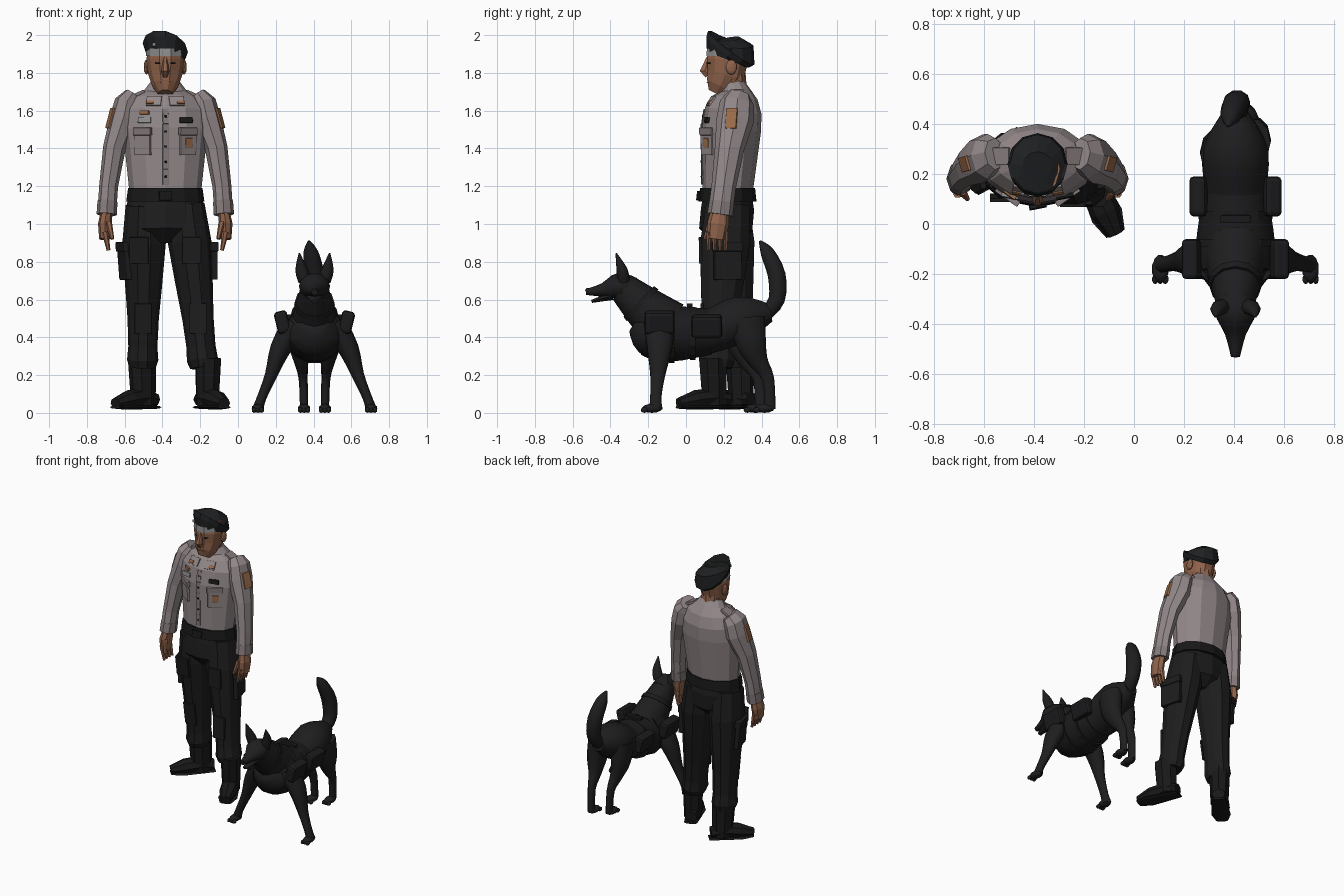
import bpy, bmesh, math
from mathutils import Vector, Matrix
from mathutils.bvhtree import BVHTree

default_cube = bpy.data.objects.get("Cube")
if default_cube:
    bpy.data.objects.remove(default_cube, do_unlink=True)


def material(name, red, green, blue):
    mat = bpy.data.materials.new(name)
    mat.use_nodes = True
    colour = (red, green, blue, 1)
    mat.diffuse_color = colour
    mat.node_tree.nodes["Principled BSDF"].inputs["Base Color"].default_value = colour
    return mat


shirt_grey = material("shirt_grey", .29, .245, .25)
trim_grey = material("shirt_trim", .24, .2, .2)
skin = material("skin", .28, .125, .07)
hair_grey = material("grey_hair", .27, .27, .27)
orange = material("orange_patch", .33, .15, .07)
cloth = material("dark_trousers", .012, .012, .012)
leather = material("black_leather", .009, .009, .009)
felt = material("beret_black", .013, .014, .015)
fur = material("dog_fur", .013, .013, .014)
webbing = material("dog_vest", .011, .011, .012)


def turn(degrees, axis):
    return Matrix.Rotation(math.radians(degrees), 4, axis)


def mirrored(sign):
    return Matrix.Diagonal((sign, 1, 1, 1))


def finish(name, bm, mat, frame, smooth=False):
    bm.transform(frame)
    bmesh.ops.recalc_face_normals(bm, faces=bm.faces)
    mesh = bpy.data.meshes.new(name)
    bm.to_mesh(mesh)
    bm.free()
    mesh.materials.append(mat)
    obj = bpy.data.objects.new(name, mesh)
    bpy.context.collection.objects.link(obj)
    if smooth:
        mesh.shade_smooth()
        mesh.set_sharp_from_angle(angle=math.radians(50))
    return obj


def spline(rings, steps=3):
    """Add rings along a smooth curve through the given ones."""
    rings = [Vector(ring) for ring in rings]
    padded = [rings[0], *rings, rings[-1]]
    result = []
    for before, start, end, after in zip(padded, padded[1:], padded[2:], padded[3:]):
        for step in range(steps):
            t = step / steps
            bend_in = (end - before) / 2
            bend_out = (after - start) / 2
            blend = t * t * (3 - 2 * t)
            result.append(start.lerp(end, blend) + bend_in * t * (1 - t) ** 2
                          - bend_out * t * t * (1 - t))
    return result + [rings[-1]]


def limb(name, frame, rings, depth, mat, sides=10, smooth=False):
    """Skin rings of (x, y, z, half width); depth is the ratio of depth to width."""
    rings = spline(rings) if smooth else rings
    centres = [Vector(ring[:3]) for ring in rings]
    last = len(rings) - 1
    bm = bmesh.new()
    loops = []
    for i, centre in enumerate(centres):
        along = (centres[min(i + 1, last)] - centres[max(i - 1, 0)]).normalized()
        across = (Vector((1, 0, 0)) - along * along.x).normalized()
        outward = along.cross(across) * depth
        angles = [math.tau * k / sides for k in range(sides)]
        loops.append([bm.verts.new(centre + rings[i][3] * (across * math.cos(a) + outward * math.sin(a)))
                      for a in angles])
    for lower, upper in zip(loops, loops[1:]):
        for k in range(sides):
            bm.faces.new((lower[k - 1], lower[k], upper[k], upper[k - 1]))
    bm.faces.new(loops[0])
    bm.faces.new(loops[-1])
    return finish(name, bm, mat, frame, smooth)


def spine(name, frame, rings, depth, mat, sides=10, smooth=False):
    """A limb on the centre plane, with rings of (y, z, half width)."""
    return limb(name, frame, [(0, *ring) for ring in rings], depth, mat, sides, smooth)


def box(name, frame, centre, size, mat, bevel=.004):
    bm = bmesh.new()
    bmesh.ops.create_cube(bm, size=1, matrix=Matrix.Diagonal((*size, 1)))
    bmesh.ops.bevel(bm, geom=bm.edges[:], offset=bevel, segments=2, affect='EDGES', profile=.5)
    return finish(name, bm, mat, frame @ Matrix.Translation(centre))


def blob(name, frame, centre, size, mat, smooth=True):
    bm = bmesh.new()
    bmesh.ops.create_icosphere(bm, subdivisions=2, radius=1)
    return finish(name, bm, mat, frame @ Matrix.Translation(centre) @ Matrix.Diagonal((*size, 1)), smooth)


def plate(name, target, frame, across, height, size, mat, rise=.008, from_side=False):
    """Lay a thin plate on the target, seen from the front or from the side."""
    start = Vector((1, across, height) if from_side else (across, -1, height))
    aim = Vector((-1, 0, 0) if from_side else (0, 1, 0))
    tree = BVHTree.FromPolygons([v.co for v in target.data.vertices],
                                [p.vertices[:] for p in target.data.polygons])
    hit, normal, *_ = tree.ray_cast(frame @ start, frame.to_3x3() @ aim)
    right = Vector((0, 0, 1)).cross(normal).normalized()
    facing = Matrix((right, normal.cross(right), normal)).transposed().to_4x4()
    box(name, Matrix.Translation(hit) @ facing, (0, 0, 0), (*size, 2 * rise), mat, rise / 4)


officer = Matrix.Translation((-.385, .22, 0))
dog = Matrix.Translation((.405, 0, 0))
sides = {"right": -1, "left": 1}

# Shirt body with its button placket
torso = spine("shirt_body", officer, [(0, 1.17, .19), (.02, 1.5, .225), (.03, 1.6, .215),
                                      (.04, 1.67, .17), (.04, 1.71, .11), (.03, 1.75, .08)],
              .7, shirt_grey, 12)
for row in range(5):
    height = 1.25 + row * .08
    plate("shirt_placket", torso, officer, .001, height, (.03, .08), trim_grey, .004)
    plate("shirt_button", torso, officer, .002, height, (.012, .012), leather)

# Neck, head and beret
spine("neck", officer, [(.03, 1.68, .075), (.02, 1.8, .075)], 1, skin, 8)
head = spine("head", officer, [(-.06, 1.69, .04), (-.04, 1.73, .07), (-.01, 1.79, .09),
                               (0, 1.87, .1), (0, 1.95, .09)], 1.15, skin)
spine("nose", officer, [(-.1, 1.88, .01), (-.12, 1.81, .022), (-.1, 1.79, .018)], 1.4, skin, 6)
spine("hair_band", officer, [(0, 1.89, .102), (0, 1.93, .1)], 1.15, hair_grey)
plate("mouth", head, officer, .001, 1.75, (.05, .006), orange, .004)
tilt = Matrix.Identity(4)
tilt[2][0], tilt[2][1] = -.2, -.33
spine("beret", officer @ tilt, [(0, 1.89, .1), (0, 1.91, .11), (.02, 1.94, .12),
                                (.02, 1.96, .11), (.01, 1.98, .06)], 1.1, felt, 12)
box("beret_pin", officer, (-.06, -.1, 1.95), (.02, .01, .02), hair_grey)

# Trouser seat and belt
spine("trouser_seat", officer, [(0, 1.18, .185), (0, 1.08, .21), (-.01, .97, .21), (-.01, .9, .1)],
      .67, cloth, 12)
belt = spine("belt", officer, [(0, 1.12, .207), (0, 1.19, .197)], .74, leather, 12)
plate("belt_buckle", belt, officer, .001, 1.15, (.07, .05), leather)

for side, sign in sides.items():
    half = officer @ mirrored(sign)

    # Shirt pockets, collar and epaulets
    plate(side + "_chest_pocket", torso, half, .12, 1.43, (.1, .13), shirt_grey)
    plate(side + "_pocket_flap", torso, half, .12, 1.49, (.11, .04), trim_grey, .012)
    plate(side + "_collar_wing", torso, half, .06, 1.65, (.08, .06), shirt_grey)
    plate(side + "_collar_tab", torso, half, .08, 1.64, (.04, .02), orange, .014)
    plate(side + "_ribbons", torso, half, .11, 1.55, (.07, .03), leather if sign > 0 else hair_grey)
    box(side + "_epaulet", half @ Matrix.Translation((.16, .05, 1.68)) @ turn(25, 'Y'),
        (0, 0, 0), (.11, .07, .02), trim_grey)

    # Sleeve, cuff and hand
    sleeve = limb(side + "_sleeve", half, [
        (.17, .06, 1.68, .05), (.2, .05, 1.64, .07), (.22, .04, 1.55, .076), (.27, .01, 1.4, .06),
        (.3, -.02, 1.2, .05), (.31, -.04, 1.05, .05)], 1.3, shirt_grey, 8)
    limb(side + "_cuff", half, [(.306, -.03, 1.12, .053), (.31, -.04, 1.05, .054)], 1.25, trim_grey, 8)
    plate(side + "_shoulder_patch", sleeve, half, .02, 1.56, (.06, .11), orange, from_side=True)
    limb(side + "_hand", half, [(.31, -.04, 1.07, .03), (.32, -.05, 1, .036), (.32, -.06, .92, .03)],
         1.6, skin, 8)
    for finger in range(4):
        y = finger * .03 - .1
        limb(side + "_finger", half, [(.32, y, .96, .018), (.3, y, .86, .01)], .9, skin, 6)
    limb(side + "_thumb", half, [(.3, -.09, 1.01, .018), (.28, -.12, .92, .01)], 1, skin, 6)

    # Ear and eye
    blob(side + "_ear", half, (.1, .02, 1.83), (.014, .03, .04), skin, False)
    plate(side + "_eye", head, half, .04, 1.85, (.03, .008), leather, .004)

# Legs: one stands back, the other steps forward and out
for side, spread, stride, toe_out in (("right", .01, .05, 45), ("left", .09, -.06, 25)):
    half = officer @ mirrored(sides[side])

    def leg_point(height):
        drop = 1.3 - 1.2 * height
        return (.11 + spread * drop, stride * drop, height)

    girths = {1.1: .1, .9: .115, .7: .1, .5: .083, .35: .077, .28: .083, .24: .07}
    leg = limb(side + "_trouser_leg", half, [(*leg_point(z), girth) for z, girth in girths.items()],
               1.2, cloth)
    plate(side + "_cargo_pocket", leg, half, 0, .8, (.15, .19), cloth, .016, True)
    plate(side + "_cargo_flap", leg, half, 0, .88, (.16, .05), cloth, .022, True)
    plate(side + "_front_pocket", leg, half, .14, .86, (.1, .14), cloth)
    plate(side + "_knee_patch", leg, half, leg_point(.5)[0], .5, (.09, .16), cloth)

    # Boot, modelled toe forward and then turned out
    boot = half @ Matrix.Translation(leg_point(0)) @ turn(toe_out, 'Z')
    spine(side + "_boot_shaft", boot, [(.01, .04, .06), (0, .29, .07)], 1.15, leather, 8)
    spine(side + "_boot_foot", boot, [(.09, .07, .045), (0, .08, .06), (-.1, .07, .06), (-.2, .05, .035)],
          .85, leather, 8)
    spine(side + "_boot_sole", boot, [(.1, .03, .045), (-.12, .03, .065), (-.2, .03, .04)],
          .2, leather, 8)

# Name tag and badge
plate("right_name_tag", torso, officer, -.11, 1.59, (.055, .02), orange)
plate("chest_badge", torso, officer, .12, 1.43, (.045, .05), orange, .012)

# Dog body, neck, head and tail
spine("dog_body", dog, [(.45, .53, .05), (.3, .5, .13), (.1, .425, .125), (-.1, .42, .155),
                        (-.2, .44, .14), (-.27, .48, .06)], .95, fur, 14, True)
spine("dog_neck", dog, [(-.1, .46, .13), (-.2, .54, .11), (-.33, .66, .075)], 1.1, fur, 12, True)
spine("dog_head", dog, [(-.26, .67, .05), (-.35, .67, .083), (-.44, .65, .042), (-.53, .64, .018)],
      .87, fur, 12, True)
spine("dog_jaw", dog, [(-.39, .62, .045), (-.5, .59, .016)], .5, fur, 8, True)
blob("dog_nose", dog, (0, -.52, .65), (.016, .014, .012), leather)
limb("dog_tail", dog, [(0, .42, .52, .04), (.01, .48, .6, .048), (0, .48, .73, .052),
                       (-.02, .43, .85, .04), (-.03, .39, .91, .006)], .95, fur, 10, True)

# Dog vest, collar and handle
spine("dog_vest", dog, [(.13, .43, .128), (-.1, .42, .16), (-.2, .44, .145)], .97, webbing, 14, True)
spine("dog_collar", dog, [(-.23, .57, .108), (-.25, .59, .104)], 1.1, webbing, 12, True)
for y, girth in ((.05, .148), (-.06, .164)):
    spine("dog_vest_strap", dog, [(y, .42, girth), (y - .03, .42, girth)], .97, webbing, 14)
box("dog_vest_handle", dog, (0, .02, .57), (.12, .03, .02), webbing)

# Dog ears, legs, paws and saddle pouches
for side, sign in sides.items():
    half = dog @ mirrored(sign)
    hind = half @ Matrix.Translation((0, sign * .025, 0))
    limb(f"dog_{side}_ear", half, [(.05, -.33, .7, .036), (.07, -.34, .76, .032), (.08, -.37, .845, .004)],
         .9, fur, 8, True)
    limb(f"dog_{side}_front_leg", half, [(.1, -.14, .47, .07), (.18, -.14, .34, .055), (.23, -.15, .2, .033),
                                         (.28, -.16, .08, .025), (.3, -.16, .02, .03)],
         1.25, fur, 10, True)
    limb(f"dog_{side}_hind_leg", hind, [(.07, .3, .5, .07), (.08, .32, .37, .06), (.07, .36, .27, .038),
                                        (.06, .41, .18, .024), (.055, .42, .02, .022)],
         1.4, fur, 10, True)
    for part, frame, x, y in (("front", half, .3, -.18), ("hind", hind, .055, .39)):
        blob(f"dog_{side}_{part}_paw", frame, (x, y, .024), (.034, .055, .024), fur)
        for toe in (-1, 0, 1):
            blob(f"dog_{side}_{part}_toe", frame, (x + toe * .02, y - .04, .015), (.013, .02, .015), fur)
    for part, x, y, z in (("front", .17, -.14, .48), ("rear", .14, .11, .46)):
        box(f"dog_{side}_{part}_pouch", half @ Matrix.Translation((x, y, z)) @ turn(14, 'Y'),
            (0, 0, 0), (.07, .16, .12), webbing, .018)
